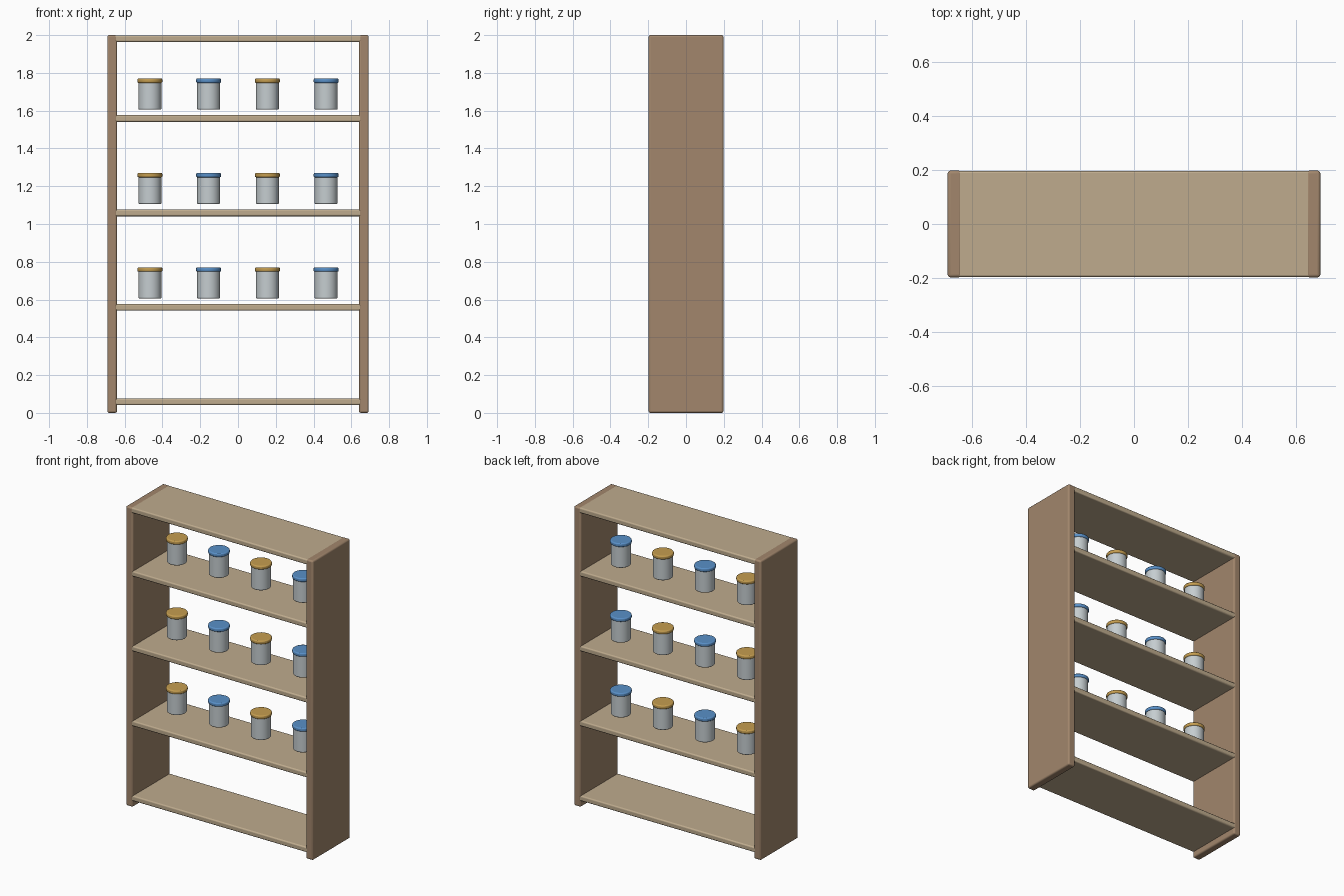
import bpy
from math import radians

if "Cube" in bpy.data.objects:
    bpy.data.objects.remove(bpy.data.objects["Cube"], do_unlink=True)


def material(name, rgb):
    mat = bpy.data.materials.new(name)
    mat.use_nodes = True
    mat.diffuse_color = (*rgb, 1)
    mat.node_tree.nodes["Principled BSDF"].inputs["Base Color"].default_value = (*rgb, 1)
    return mat


DARK_WOOD = material("dark wood", (0.36, 0.24, 0.15))
LIGHT_WOOD = material("light wood", (0.52, 0.41, 0.27))
JAR = material("pale jar grey", (0.56, 0.61, 0.63))
ORANGE = material("orange lid", (0.56, 0.34, 0.08))
BLUE = material("blue lid", (0.10, 0.28, 0.58))


def finish(name, mat, bevel):
    """Name, colour, round the edges and smooth the active object."""
    obj = bpy.context.object
    obj.name = name
    obj.data.materials.append(mat)
    bpy.ops.object.transform_apply(location=False, rotation=False, scale=True)
    mod = obj.modifiers.new("rounded edges", "BEVEL")
    mod.width = bevel
    mod.segments = 3
    mod.limit_method = "ANGLE"
    mod.angle_limit = radians(40)
    bpy.ops.object.shade_smooth_by_angle(angle=radians(40))


def board(name, size, centre, mat, bevel):
    bpy.ops.mesh.primitive_cube_add(size=1, location=centre)
    bpy.context.object.scale = size
    finish(name, mat, bevel)


def drum(name, radius, bottom, top, x, y, mat, bevel):
    bpy.ops.mesh.primitive_cylinder_add(vertices=32, radius=radius, depth=top - bottom,
                                        location=(x, y, (bottom + top) / 2))
    finish(name, mat, bevel)


# Side panels
WIDTH, DEPTH, HEIGHT, PANEL = 1.384, 0.396, 2.0, 0.052
for side, sign in (("left", 1), ("right", -1)):
    board(side + "_panel", (PANEL, DEPTH, HEIGHT),
          (sign * (WIDTH - PANEL) / 2, 0, HEIGHT / 2), DARK_WOOD, 0.01)

# Shelves run through the panels, a hair inside their faces
THICK, INSET = 0.035, 0.002
shelf_tops = (0.076, 0.576, 1.076, 1.576, HEIGHT - INSET / 2)
for i, top in enumerate(shelf_tops):
    board(f"shelf_{i + 1}", (WIDTH - INSET, DEPTH - INSET, THICK),
          (0, 0, top - THICK / 2), LIGHT_WOOD, 0.008)

# Jars with alternating lids, on the three middle shelves
for row, top in enumerate(shelf_tops[1:4]):
    base = top + 0.029
    for col in range(4):
        x = (col - 1.5) * 0.311
        tag = f"{row + 1}_{col + 1}"
        drum("jar_" + tag, 0.061, base, base + 0.147, x, 0.021, JAR, 0.007)
        drum("lid_" + tag, 0.066, base + 0.142, base + 0.166, x, 0.021,
             BLUE if col % 2 else ORANGE, 0.007)
